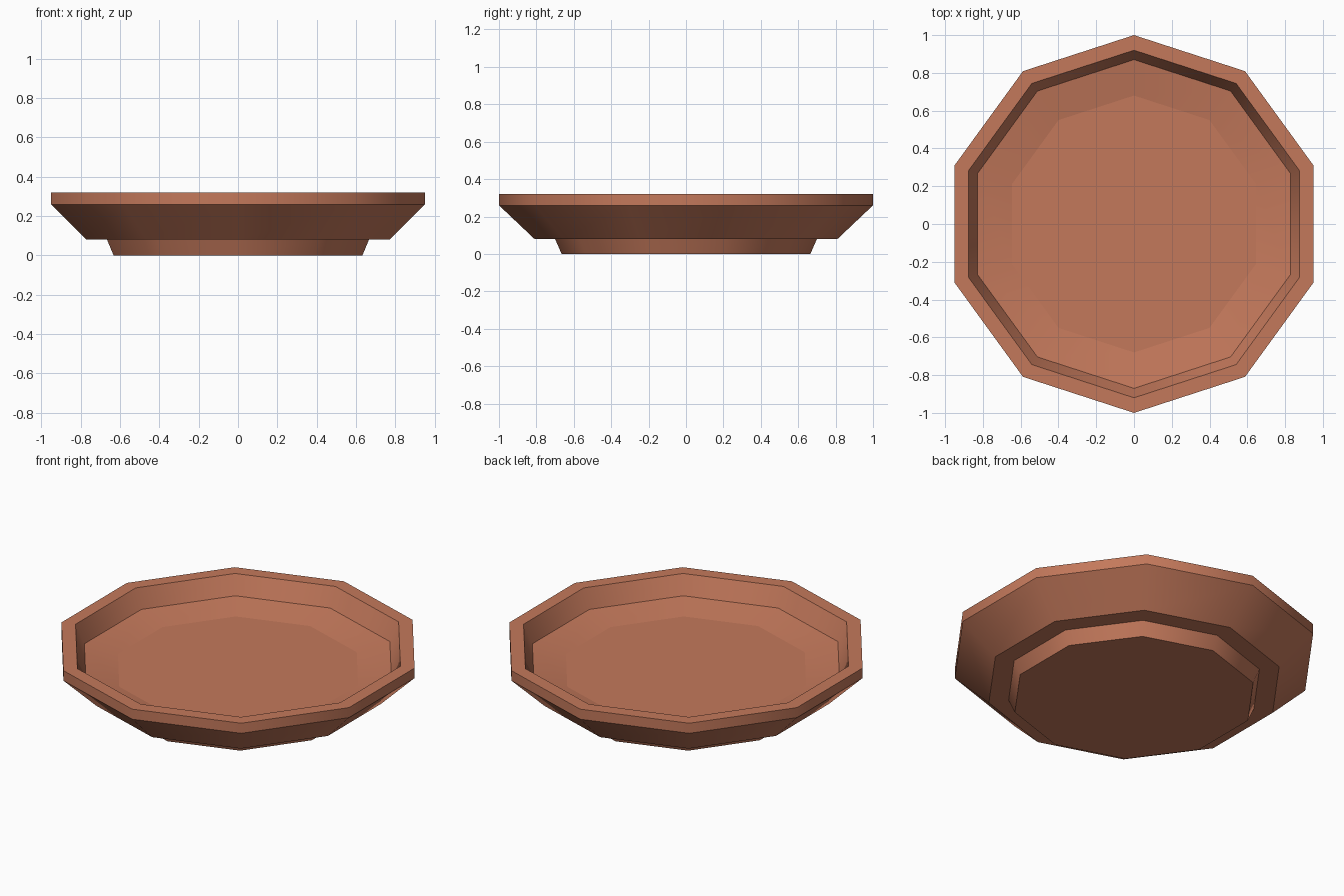
import bpy
import bmesh
from math import cos, sin, pi

cube = bpy.data.objects.get("Cube")
if cube:
    bpy.data.objects.remove(cube, do_unlink=True)

SIDES = 10

# Terracotta material
clay = bpy.data.materials.new("terracotta")
clay.use_nodes = True
colour = (0.55, 0.19, 0.105, 1.0)
clay.diffuse_color = colour
shader = clay.node_tree.nodes["Principled BSDF"]
shader.inputs["Base Color"].default_value = colour
shader.inputs["Roughness"].default_value = 0.9


def lathe(name, profile):
    """Spin (radius, height) points into a capped solid, smooth around, creased at each ring."""
    bm = bmesh.new()
    rings = []
    for r, z in profile:
        angles = [pi / 2 + 2 * pi * i / SIDES for i in range(SIDES)]
        rings.append([bm.verts.new((r * cos(a), r * sin(a), z)) for a in angles])
    for low, high in zip(rings, rings[1:]):
        for i in range(SIDES):
            j = (i + 1) % SIDES
            bm.faces.new((low[i], low[j], high[j], high[i]))
    bm.faces.new(rings[0][::-1])
    bm.faces.new(rings[-1])
    for face in bm.faces:
        face.smooth = True
    for ring in rings:
        for i in range(SIDES):
            bm.edges.get((ring[i], ring[(i + 1) % SIDES])).smooth = False
    bmesh.ops.recalc_face_normals(bm, faces=bm.faces[:])
    mesh = bpy.data.meshes.new(name)
    bm.to_mesh(mesh)
    bm.free()
    mesh.materials.append(clay)
    obj = bpy.data.objects.new(name, mesh)
    bpy.context.collection.objects.link(obj)
    return obj


# Saucer: foot, underside ledge, flared wall, rim, inner wall, sloped floor edge
lathe("saucer", [
    (0.665, 0.0), (0.70, 0.08),
    (0.81, 0.08), (1.0, 0.26),
    (1.0, 0.32), (0.92, 0.32),
    (0.87, 0.21), (0.68, 0.175),
])
